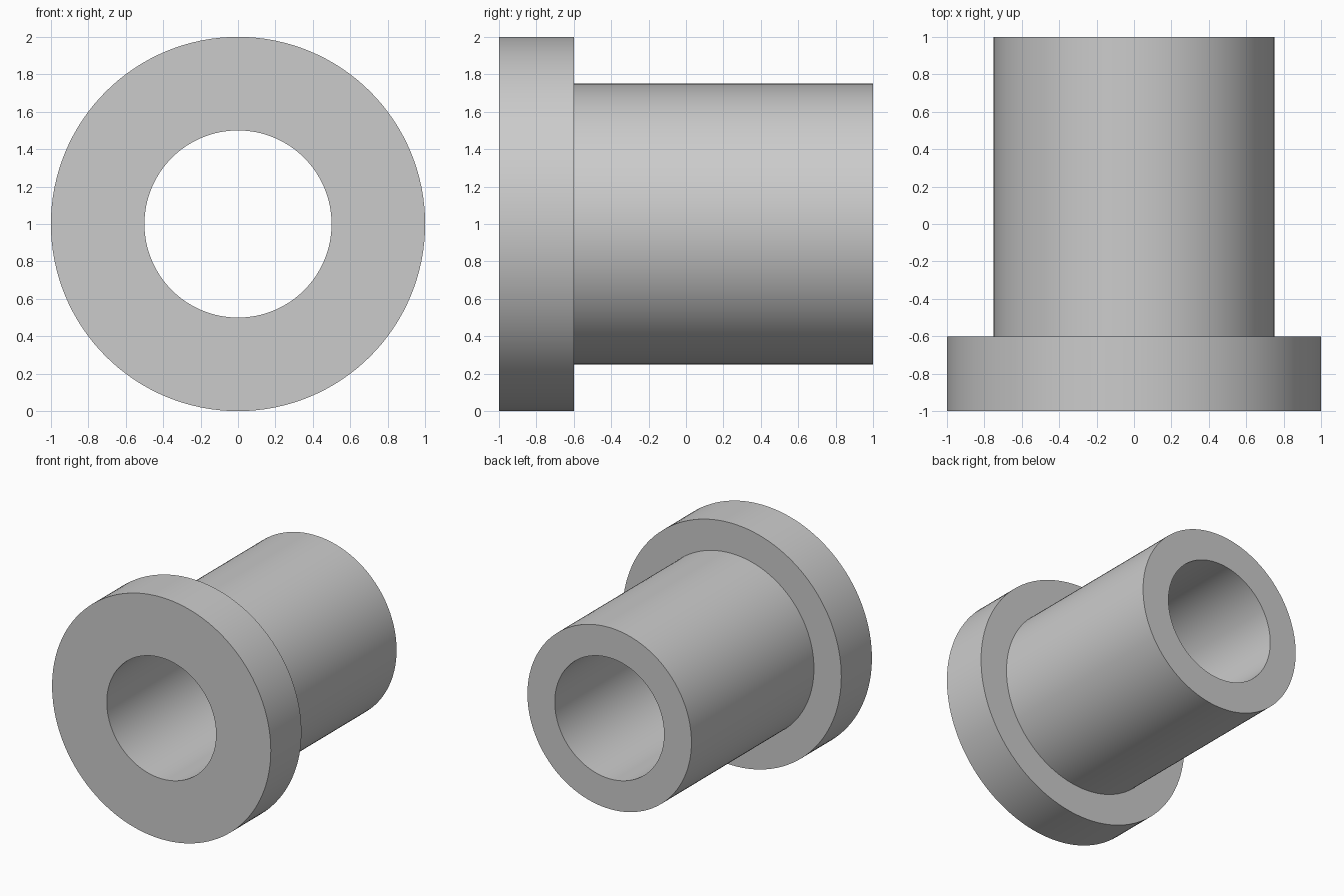
import bpy
import bmesh
from math import cos, sin, tau, radians

cube = bpy.data.objects.get("Cube")
if cube:
    bpy.data.objects.remove(cube)

SEGMENTS = 128
CENTRE_Z = 1.0

# Plain grey metal
grey = bpy.data.materials.new("grey_metal")
grey.use_nodes = True
colour = (0.6, 0.6, 0.6, 1)
grey.diffuse_color = colour
grey.node_tree.nodes["Principled BSDF"].inputs["Base Color"].default_value = colour

# Closed cross-section as (radius, y): bore, flange, sleeve
profile = [(0.5, -1), (1, -1), (1, -0.6), (0.75, -0.6), (0.75, 1), (0.5, 1)]


def revolve(name, section, material):
    """Sweep a closed section around the horizontal y axis."""
    bm = bmesh.new()
    rings = []
    for i in range(SEGMENTS):
        a = tau * i / SEGMENTS
        rings.append([bm.verts.new((r * cos(a), y, CENTRE_Z + r * sin(a)))
                      for r, y in section])
    for i, ring in enumerate(rings):
        after = rings[(i + 1) % SEGMENTS]
        for j in range(len(section)):
            k = (j + 1) % len(section)
            bm.faces.new((ring[j], ring[k], after[k], after[j]))
    bmesh.ops.recalc_face_normals(bm, faces=bm.faces)
    mesh = bpy.data.meshes.new(name)
    bm.to_mesh(mesh)
    bm.free()
    mesh.materials.append(material)
    obj = bpy.data.objects.new(name, mesh)
    bpy.context.collection.objects.link(obj)
    return obj


# Flanged sleeve with a through bore
bushing = revolve("flanged_bushing", profile, grey)
bpy.ops.object.select_all(action="DESELECT")
bushing.select_set(True)
bpy.context.view_layer.objects.active = bushing
bpy.ops.object.shade_smooth_by_angle(angle=radians(30))
